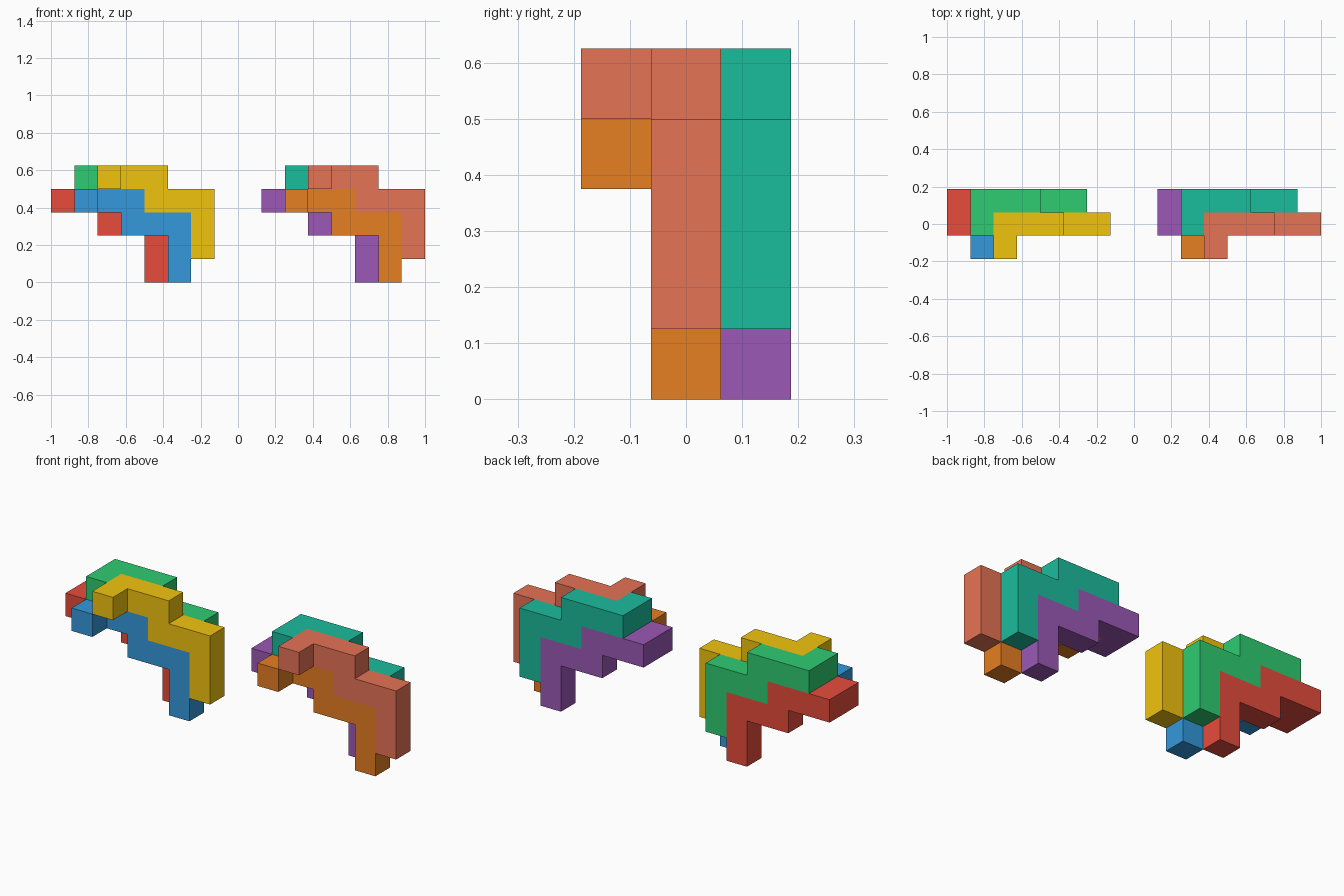
import bpy, bmesh
from mathutils import Vector

if "Cube" in bpy.data.objects:
    bpy.data.objects.remove(bpy.data.objects["Cube"])

U = 0.125  # edge of one cube
ORIGIN = Vector((-1, -0.1875, 0))

# Stepped piece: zigzag in one layer plus a single cube sticking out in front
CELLS = {(i, 2, 3) for i in (0, 1, 2)} | {(i, 2, 2) for i in (2, 3, 4)}
CELLS |= {(4, 2, 1), (4, 2, 0), (0, 1, 3)}


def material(name, hex_color):
    srgb = [int(hex_color[n:n + 2], 16) / 255 for n in (0, 2, 4)]
    m = bpy.data.materials.new(name)
    m.diffuse_color = [c / 12.92 if c <= 0.04045 else ((c + 0.055) / 1.055) ** 2.4
                       for c in srgb] + [1]
    m.use_nodes = True
    m.node_tree.nodes["Principled BSDF"].inputs["Base Color"].default_value = m.diffuse_color
    return m


def piece_mesh(name):
    """Outer skin of the cubes, merged into flat faces."""
    bm = bmesh.new()
    for cell in CELLS:
        mid = Vector(cell) + Vector((0.5, 0.5, 0.5))
        for axis in range(3):
            for sign in (-1, 1):
                d = Vector((0, 0, 0))
                d[axis] = sign
                if tuple(int(c + s) for c, s in zip(cell, d)) in CELLS:
                    continue
                a = Vector((0, 0, 0))
                a[(axis + 1) % 3] = 0.5
                b = d.cross(a)
                c = mid + d / 2
                bm.faces.new([bm.verts.new(ORIGIN + U * p)
                              for p in (c - a - b, c + a - b, c + a + b, c - a + b)])
    bmesh.ops.remove_doubles(bm, verts=bm.verts, dist=0.001)
    bmesh.ops.dissolve_limit(bm, angle_limit=0.01, verts=bm.verts, edges=bm.edges)
    bmesh.ops.recalc_face_normals(bm, faces=bm.faces)
    me = bpy.data.meshes.new(name)
    bm.to_mesh(me)
    bm.free()
    return me


# Four interlocking pieces per group: back lower, back upper, front lower, front upper
SLOTS = [("back_lower", (0, 0, 0)), ("back_upper", (1, 0, 1)),
         ("front_lower", (1, -1, 0)), ("front_upper", (2, -1, 1))]
GROUPS = [("left", 0, (("red", "E74C3C"), ("green", "2ECC71"),
                       ("blue", "3498DB"), ("yellow", "F1C40F"))),
          ("right", 9, (("purple", "9B59B6"), ("teal", "1ABC9C"),
                        ("orange", "E67E22"), ("coral", "E67356")))]

for side, shift, colors in GROUPS:
    for (slot, offset), (color, hex_color) in zip(SLOTS, colors):
        name = f"{side}_{slot}_piece"
        ob = bpy.data.objects.new(name, piece_mesh(name))
        ob.location = U * (Vector(offset) + Vector((shift, 0, 0)))
        ob.data.materials.append(material(color, hex_color))
        bpy.context.collection.objects.link(ob)
